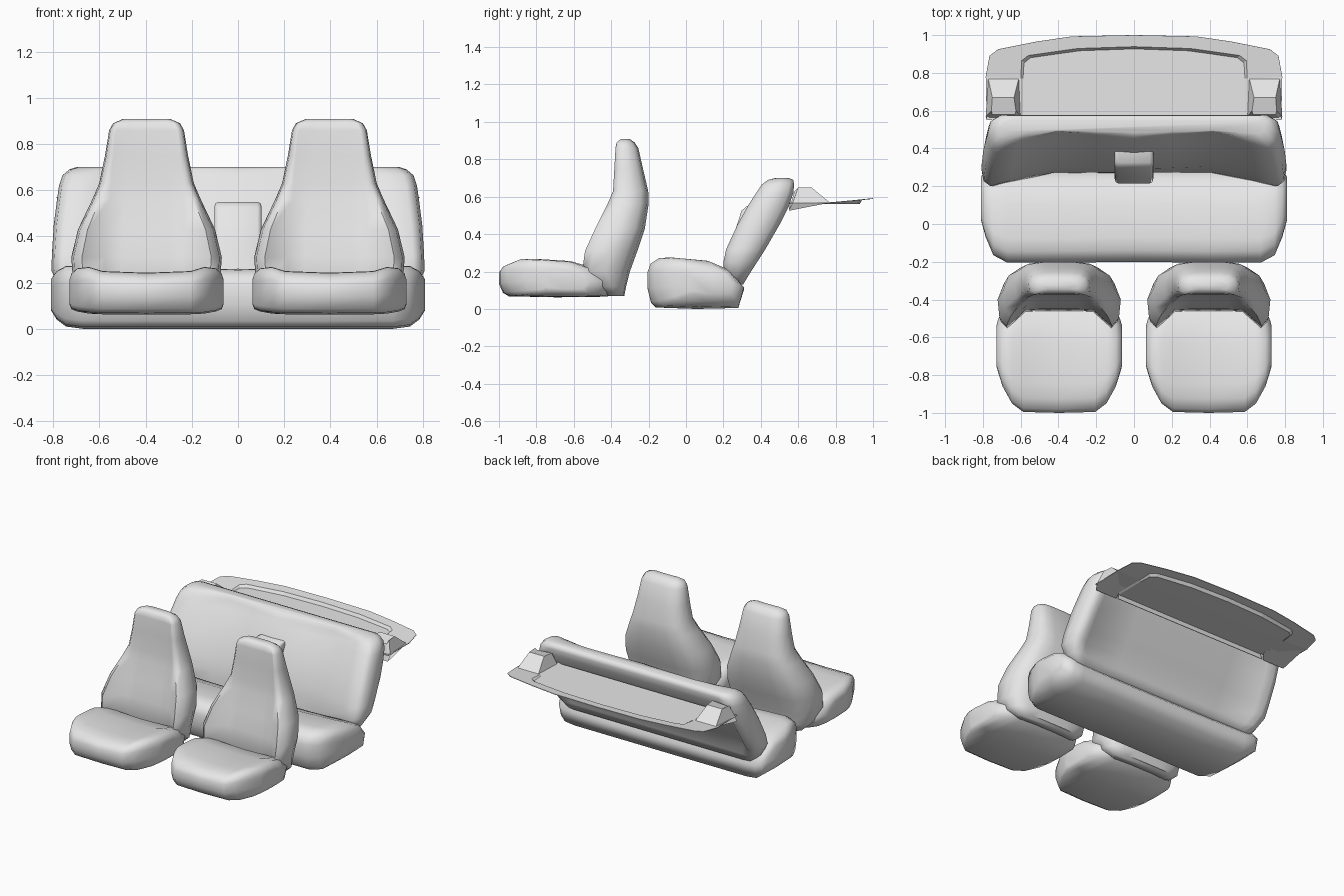
import bpy, bmesh, math

cube = bpy.data.objects.get("Cube")
if cube:
    bpy.data.objects.remove(cube, do_unlink=True)

GREY = (0.8, 0.8, 0.8, 1.0)
fabric = bpy.data.materials.new("light_grey_trim")
fabric.use_nodes = True
fabric.diffuse_color = GREY
fabric.node_tree.nodes["Principled BSDF"].inputs["Base Color"].default_value = GREY


def finish(bm, name, x=0.0, angle=75):
    bmesh.ops.recalc_face_normals(bm, faces=bm.faces)
    mesh = bpy.data.meshes.new(name)
    bm.to_mesh(mesh)
    bm.free()
    mesh.materials.append(fabric)
    obj = bpy.data.objects.new(name, mesh)
    obj.location.x = x
    bpy.context.collection.objects.link(obj)
    if angle:
        bpy.ops.object.select_all(action='DESELECT')
        bpy.context.view_layer.objects.active = obj
        obj.select_set(True)
        bpy.ops.object.shade_smooth_by_angle(angle=math.radians(angle))
    return obj


def loft(rings):
    """Skin a list of equal closed rings and cap both ends."""
    bm = bmesh.new()
    rows = [[bm.verts.new(p) for p in ring] for ring in rings]
    n = len(rows[0])
    for a, b in zip(rows, rows[1:]):
        for i in range(n):
            j = (i + 1) % n
            bm.faces.new((a[i], a[j], b[j], b[i]))
    bm.faces.new(rows[0])
    bm.faces.new(rows[-1])
    return bm


def mirrored(half):
    """Close a half section that starts and ends on x = 0."""
    return half + [(-x, y, z) for x, y, z in half[-2:0:-1]]


# Cushion side profile: fractions of depth and height
CUSHION = [(0, .4), (0, .72), (.03, .88), (.12, .99), (.25, 1), (.6, .94),
           (.83, .76), (1, .4), (.94, .02), (.5, 0), (.085, .03), (.035, .13)]


def cushion(name, stations, x=0.0):
    """Stations: half width, front y, rear y, top z, bottom z."""
    both = [(-s[0], *s[1:]) for s in stations[:0:-1]] + stations
    rings = [[(sx, y0 + u * (y1 - y0), z0 + v * (z1 - z0)) for u, v in CUSHION]
             for sx, y0, y1, z1, z0 in both]
    return finish(loft(rings), name, x)


# Front seats
front_cushion = [(0, -1, -.38, .243, .062), (.19, -.995, -.38, .25, .063),
                 (.25, -.95, -.40, .268, .066), (.30, -.86, -.45, .262, .075),
                 (.325, -.78, -.51, .24, .085), (.333, -.75, -.54, .215, .105)]
# Height, wing y, centre y, back y, half width, centre panel half width
front_back = [(.07, -.42, -.41, -.33, .24, .15), (.12, -.47, -.43, -.32, .295, .17),
              (.20, -.555, -.46, -.30, .318, .18),
              (.31, -.54, -.45, -.26, .326, .18), (.43, -.485, -.425, -.22, .297, .17),
              (.56, -.42, -.395, -.20, .235, .16), (.63, -.39, -.385, -.202, .205, .155),
              (.75, -.383, -.378, -.23, .18, .145), (.86, -.377, -.372, -.255, .162, .135),
              (.89, -.37, -.367, -.275, .145, .12), (.908, -.345, -.345, -.30, .105, .08)]


def front_section(z, wing, mid, back, w, panel):
    d = back - wing
    return mirrored([(0, mid, z), (panel * .6, mid, z), (panel, mid - .004, z),
                     (w * .86, wing, z), (w * .97, wing + d * .15, z),
                     (w, wing + d * .5, z), (w * .9, wing + d * .8, z),
                     (w * .7, wing + d * .95, z), (w * .4, back, z), (0, back, z)])


for side, x in (("left", .396), ("right", -.396)):
    cushion(side + "_front_cushion", front_cushion, x)
    finish(loft([front_section(*s) for s in front_back]),
           side + "_front_backrest", x)

# Rear bench cushion
cushion("rear_bench_cushion",
        [(0, -.2, .31, .258, 0), (.4, -.205, .31, .262, 0),
         (.67, -.205, .31, .275, 0), (.745, -.165, .31, .272, .01),
         (.785, -.07, .29, .25, .04), (.81, .02, .25, .215, .08)])

# Rear backrest: height, front y, back y, half width, front hollow, rear recess
rear_back = [(.13, .25, .305, .72, .02, 0), (.18, .205, .335, .77, .07, .012),
             (.25, .20, .38, .808, .09, .03), (.32, .215, .425, .806, .09, .03),
             (.45, .275, .50, .798, .085, .03), (.55, .33, .55, .785, .08, .022),
             (.62, .375, .574, .775, .08, .008), (.665, .405, .578, .76, .08, 0),
             (.69, .44, .574, .73, .05, 0), (.70, .48, .55, .70, .015, 0)]


def rear_section(z, front, back, w, hollow, recess):
    d = back - front
    middle = 1.15 - z
    return mirrored([(0, front + hollow * middle, z),
                     (.2, front + hollow * (1 + middle) / 2, z),
                     (.41, front + hollow, z), (w * .8, front + hollow * .35, z),
                     (w * .94, front, z), (w * .985, front + d * .15, z),
                     (w, front + d * .5, z), (w * .98, front + d * .85, z),
                     (w * .92, back, z), (w * .86, back - recess, z),
                     (.4, back - recess, z), (0, back - recess, z)])


finish(loft([rear_section(*s) for s in rear_back]), "rear_backrest")

# Folding armrest set into the rear backrest
side_profile = [(.215, .26), (.25, .38), (.297, .525), (.325, .55), (.42, .55), (.34, .26)]
bm = loft([[(x, y, z) for y, z in side_profile] for x in (-.102, .102)])
bmesh.ops.recalc_face_normals(bm, faces=bm.faces)
rim = [e for e in bm.edges if abs(e.verts[0].co.x - e.verts[1].co.x) < .01]
bmesh.ops.bevel(bm, geom=rim, offset=.018, segments=2, affect='EDGES', profile=.5)
finish(bm, "rear_armrest")


# Parcel shelf: outer rim, small step and recessed panel
def shelf_z(y):
    return .568 + max(0, y - .78) * .1


outer = [(.78, .55), (.785, .78), (.765, .89), (.72, .925), (.52, .965), (.33, .993), (0, 1)]
inner = [(.60, .55), (.60, .77), (.595, .865), (.56, .893), (.42, .913), (.30, .93), (0, .94)]


def shelf_line(half, inset=0.0, drop=None):
    """Full outline; with a drop it becomes level, below the rim."""
    pts = [(max(x - inset, 0), y - (inset if y > .8 else 0)) for x, y in half]
    pts += [(-x, y) for x, y in pts[-2::-1]]
    return [(x, y, shelf_z(y if drop is None else 0) - (drop or 0)) for x, y in pts]


bm = bmesh.new()
lines = [[bm.verts.new(p) for p in line] for line in
         (shelf_line(outer), shelf_line(inner), shelf_line(inner, .012, .006))]
for a, b in zip(lines, lines[1:]):
    for i in range(len(a) - 1):
        bm.faces.new((a[i], a[i + 1], b[i + 1], b[i]))
edge = lines[-1]
last = len(edge) - 1
for i in range(last // 2 - 1):
    bm.faces.new((edge[i], edge[i + 1], edge[last - i - 1], edge[last - i]))
bm.faces.new(edge[last // 2 - 1:last // 2 + 2])
# Front lip folded down behind the backrest
lip = [bm.verts.new((s * .6, .555, .525)) for s in (1, -1)]
bm.faces.new((edge[0], edge[last], lip[1], lip[0]))
shelf = finish(bm, "parcel_shelf", angle=0)
thick = shelf.modifiers.new("thickness", 'SOLIDIFY')
thick.thickness = .004
thick.offset = 0

# Raised speaker pods at the shelf corners
for side, s in (("left", 1), ("right", -1)):
    base = [(.61, .55, .525), (.78, .55, .525), (.785, .57, .565), (.772, .77, .568),
            (.61, .77, .568), (.60, .57, .565)]
    top = [(.63, .58, .63), (.75, .58, .63), (.755, .60, .65), (.75, .67, .65),
           (.635, .67, .65), (.625, .60, .65)]
    finish(loft([[(s * x, y, z) for x, y, z in ring] for ring in (base, top)]),
           side + "_speaker_pod", angle=0)
